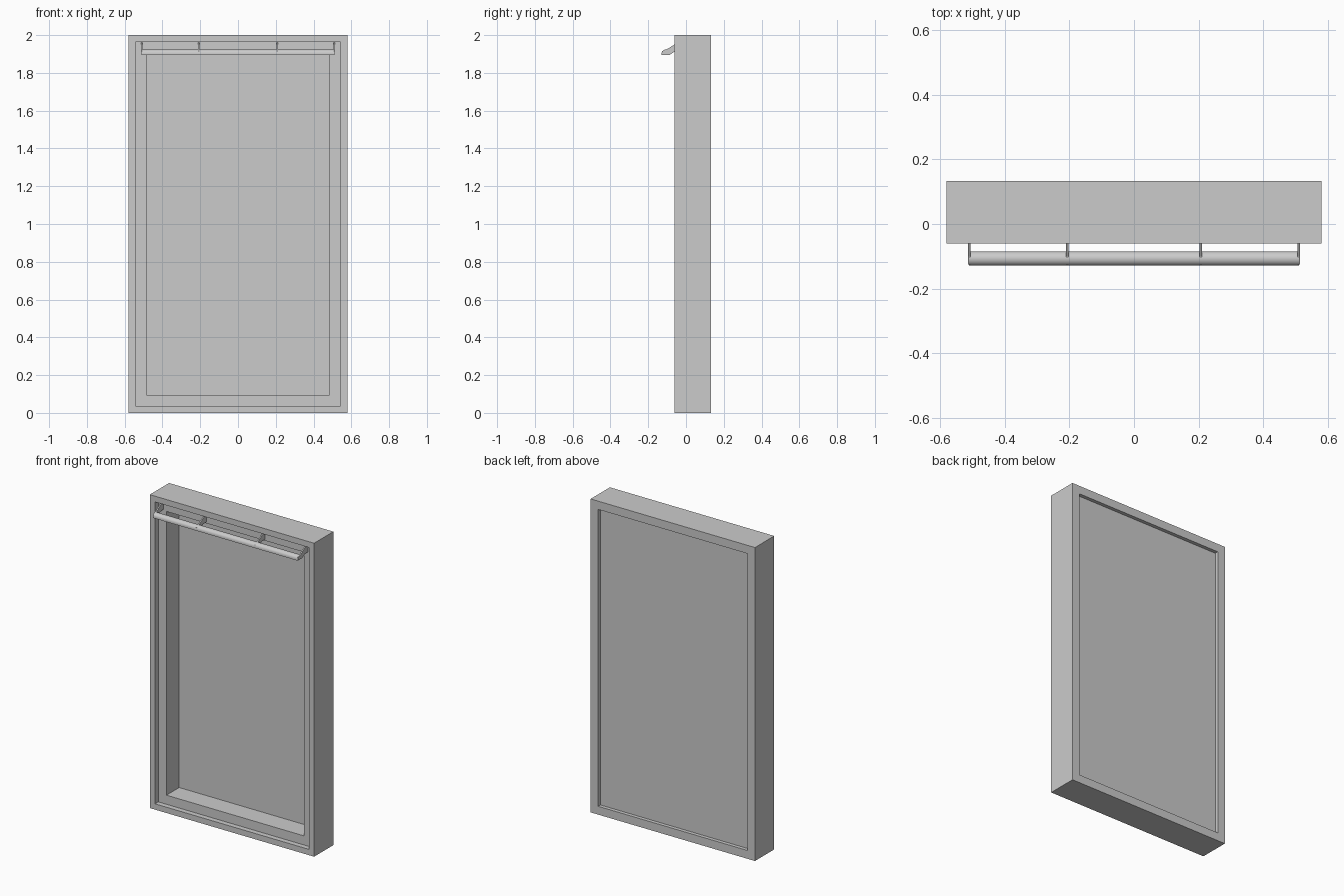
import bpy, bmesh, math

cube = bpy.data.objects.get("Cube")
if cube:
    bpy.data.objects.remove(cube, do_unlink=True)

grey = bpy.data.materials.new("plain grey")
grey.use_nodes = True
grey.diffuse_color = (0.6, 0.6, 0.6, 1)
grey.node_tree.nodes["Principled BSDF"].inputs["Base Color"].default_value = (0.6, 0.6, 0.6, 1)

HALF_W, HEIGHT = 0.58, 2.0
FRONT, BACK = -0.061, 0.133


def finish(name, bm):
    bmesh.ops.recalc_face_normals(bm, faces=bm.faces)
    mesh = bpy.data.meshes.new(name)
    bm.to_mesh(mesh)
    bm.free()
    mesh.materials.append(grey)
    obj = bpy.data.objects.new(name, mesh)
    bpy.context.collection.objects.link(obj)
    return obj


def ring(bm, inset, y):
    """Rectangle of vertices, inset from the outer outline, at depth y."""
    x, low, high = HALF_W - inset, inset, HEIGHT - inset
    return [bm.verts.new((px, y, pz)) for px, pz in
            ((-x, low), (x, low), (x, high), (-x, high))]


def extrude_x(name, profile, x0, x1):
    """Solid made from a side profile of (y, z) points."""
    bm = bmesh.new()
    face = bm.faces.new([bm.verts.new((x0, y, z)) for y, z in profile])
    moved = bmesh.ops.extrude_face_region(bm, geom=[face])["geom"]
    verts = [v for v in moved if isinstance(v, bmesh.types.BMVert)]
    bmesh.ops.translate(bm, verts=verts, vec=(x1 - x0, 0, 0))
    return finish(name, bm)


# Stepped frame: shallow front rebate, deep opening, shallow back rebate
bm = bmesh.new()
loops = [ring(bm, inset, y) for inset, y in (
    (0, BACK), (0, FRONT), (0.037, FRONT), (0.037, -0.028),
    (0.095, -0.028), (0.095, 0.105), (0.053, 0.105), (0.053, BACK))]
for a, b in zip(loops, loops[1:] + loops[:1]):
    for i in range(4):
        j = (i + 1) % 4
        bm.faces.new((a[i], a[j], b[j], b[i]))
finish("frame", bm)

# Back panel closing the opening
bm = bmesh.new()
front, back = ring(bm, 0.053, 0.1), ring(bm, 0.053, 0.11)
bm.faces.new(front)
bm.faces.new(back)
for i in range(4):
    j = (i + 1) % 4
    bm.faces.new((front[i], front[j], back[j], back[i]))
finish("back_panel", bm)

# Lamp bar: rounded top and front, flat underside
profile = [(-0.107 - 0.022 * math.cos(math.pi * i / 12),
            1.903 + 0.021 * math.sin(math.pi * i / 12)) for i in range(13)]
profile += [(-0.085, 1.896), (-0.129, 1.896)]
bar = extrude_x("lamp_bar", profile, -0.51, 0.51)
bpy.context.view_layer.objects.active = bar
bar.select_set(True)
bpy.ops.object.shade_smooth_by_angle(angle=math.radians(35))
bar.select_set(False)

# Brackets holding the bar, mirrored to both sides
bracket = [(-0.028, 1.96), (-0.061, 1.95), (-0.1, 1.926), (-0.126, 1.915),
           (-0.126, 1.897), (-0.085, 1.897), (-0.061, 1.912), (-0.028, 1.915)]
for side, sign in (("left", 1), ("right", -1)):
    for place, x in (("outer", 0.509), ("inner", 0.207)):
        extrude_x(f"{side}_{place}_bracket", bracket,
                  sign * x - 0.004, sign * x + 0.004)
